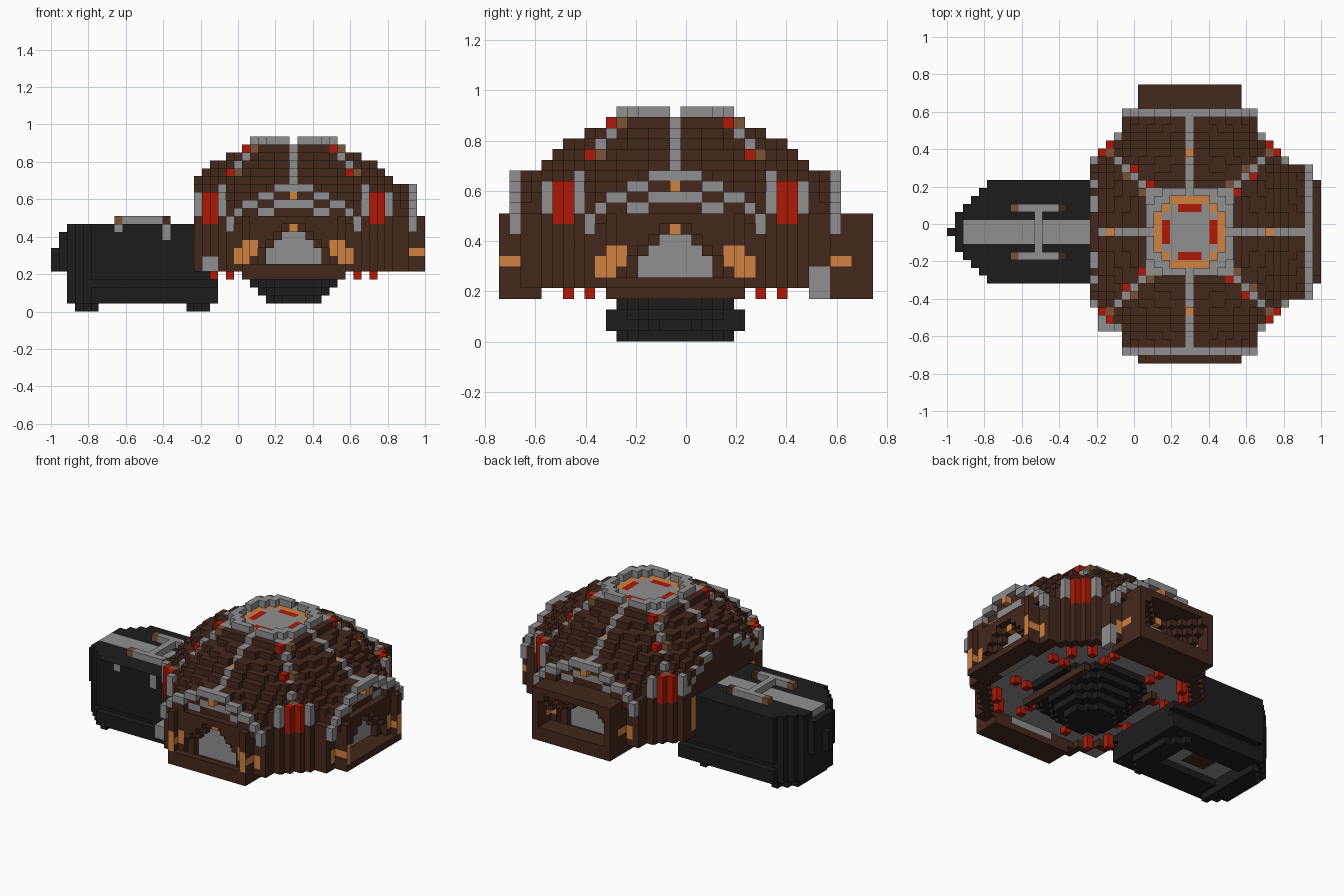
import bpy
import bmesh

if "Cube" in bpy.data.objects:
    bpy.data.objects.remove(bpy.data.objects["Cube"], do_unlink=True)

U = 2 / 47                  # size of one block
CX, CY = 30, 16             # block column and row of the dome centre
NAMES = {
    "dark_brown": (0.056, 0.021, 0.012),
    "grey": (0.28, 0.28, 0.28),
    "red": (0.43, 0.01, 0.002),
    "orange": (0.64, 0.225, 0.052),
    "black": (0.012, 0.012, 0.012),
    "tan": (0.19, 0.09, 0.037),
}
BROWN, GREY, RED, ORANGE, BLACK, TAN = range(6)
mats = []
for name, rgb in NAMES.items():
    m = bpy.data.materials.new(name)
    m.use_nodes = True
    m.diffuse_color = (*rgb, 1)
    m.node_tree.nodes["Principled BSDF"].inputs["Base Color"].default_value = (*rgb, 1)
    mats.append(m)

blocks = {}                 # (column, row, level) -> (part, colour)


def put(part, x, y, z, colour):
    blocks[(CX + x, CY + y, z)] = (part, colour)


def box(part, xs, ys, zs, colour):
    for x in range(*xs):
        for y in range(*ys):
            for z in range(*zs):
                blocks[(x, y, z)] = (part, colour)


def side(direction, t, d):
    """Turn (along the wall, outward) into offsets from the dome centre."""
    ox, oy = direction
    return ox * d - oy * t, oy * d + ox * t


SIDES = [(0, -1), (1, 0), (0, 1), (-1, 0)]
ARCH = [15, 15, 15, 14, 14, 13, 13, 12, 11]      # arch height by distance from its middle

# Dome: round levels, open below the grey floor
LEVELS = {20: (6, 61), 19: (8, 72), 18: (10, 104), 17: (11, 125), 16: (12, 150), 15: (13, 178), 14: (13, 200)}
for z in range(5, 21):
    half, radius_squared = LEVELS.get(z, (13, 225))
    for x in range(-min(half, 12), half + 1):
        for y in range(-half, half + 1):
            a, b = abs(x), abs(y)
            inside = max(a, b) < 13 and a + b < 20
            if a * a + b * b > radius_squared or (z == 5 and inside):
                continue
            colour = GREY if z == 6 and inside else BROWN
            if z > 14 and min(a, b) == 0:
                if max(a, b) == 10 and z == 18:
                    continue
                colour = ORANGE if max(a, b) == 10 and z == 17 else GREY
            elif z > 14 and a == b:
                colour = GREY
            elif (z, a + b) in ((17, 15), (20, 11)) and abs(a - b) == 1:
                colour = RED if (a > b) == (x * y > 0) else TAN
            put("dome", x, y, z, colour)

# Crown: eight-sided rim with notches on a square slab, around a sunken ring
for x in range(-5, 6):
    for y in range(-5, 6):
        big, small = max(abs(x), abs(y)), min(abs(x), abs(y))
        if big <= 4 and big + small <= 6:
            ring = ORANGE if big == 4 or small == 3 else GREY
            put("crown", x, y, 20, RED if big == 3 and small <= 1 else ring)
        else:
            put("crown", x, y, 20, GREY)
            if small and big + small <= 8:
                put("crown", x, y, 21, GREY)

# Vaulted walls with grey arches
for direction in SIDES:
    clipped = direction == (-1, 0)
    for t in range(-8, 9):
        top = ARCH[abs(t)]
        if clipped:
            for z in range(5, top + 2):
                x, y = side(direction, t, 12)
                panel = abs(t) == 7 and 5 < z < 11
                edge = z > top and abs(t) > 2
                put("side_wall", x, y, z, GREY if edge else ORANGE if panel else BROWN)
            continue
        for d in (13, 14):
            for z in range(5, top + 1):
                x, y = side(direction, t, d)
                inner = d == 14 and abs(t) < 7 and z == top - 2
                crown = t == 0 and z == top
                put("vault", x, y, z, GREY if inner or crown else BROWN)
        put("arch", *side(direction, t, 15), top, GREY)
        if abs(t) > 4:
            put("arch", *side(direction, t, 15), top - 1, GREY if abs(t) == 8 else BROWN)
    if not clipped:
        put("arch", *side(direction, 0, 15), 14, ORANGE)

# Corner columns: red core with grey blocks on both flanks
for sx in (-1, 1):
    for sy in (-1, 1):
        for z in range(5, 15):
            for a, b in ((10, 10), (11, 10), (10, 11), (12, 9), (9, 12)):
                core = max(a, b) < 12
                colour = (RED if z > 10 else BROWN) if core else (GREY if z > 11 else BROWN)
                if z == 14 and a == b == 10:
                    colour = TAN
                put("corner_column", sx * a, sy * b, z, colour)

# Doorways: stepped opening in a frame, with a grey window at the back
WINDOW = {5: 3, 6: 3, 7: 3, 8: 2, 9: 1}
DOORS = [("front", SIDES[0], 16, 4), ("left", SIDES[1], 16, 5), ("back", SIDES[2], 18, 4)]
for door, direction, reach, bottom in DOORS:
    for d in range(13, reach + 1):
        for t in range(-6, 7):
            for z in range(bottom, 12):
                x, y = side(direction, t, d)
                opening = WINDOW.get(z, 0 if z == 10 and d > 14 else -9) + d - 14
                if d >= 16:
                    opening = 5 if reach == 16 else min(opening, 5)
                is_open = abs(t) <= opening and z > bottom and z >= 5 + (d > 15)
                if d == 13:
                    put("window", x, y, z, GREY if abs(t) <= WINDOW.get(z, -1) else BROWN)
                elif is_open:
                    blocks.pop((CX + x, CY + y, z), None)
                else:
                    stripe = abs(t) == 6 and z == 7 and d in (15, 16)
                    put("door_frame", x, y, z, ORANGE if stripe else BROWN)
    put("door_frame", *side(direction, 0, 14), 10, ORANGE)
    # Lanterns beside the opening
    for s in (-1, 1):
        for t, d, z in ((6, 16, 6), (6, 16, 8), (5, 15, 7), (5, 15, 8), (7, 14, 6), (7, 14, 7)):
            put(door + "_lantern", *side(direction, s * t, d), z, ORANGE)

# Underside hub, stepping inward as it goes down
for z, half in ((5, 7), (4, 6), (3, 5), (2, 4), (1, 3)):
    for x in range(-half, half + 1):
        for y in range(-half, half + 1):
            rim = z == 4 and abs(x) == half
            if rim or abs(x) + abs(y) <= half * 1.5:
                put("hub", x, y, z, BROWN if rim else BLACK)

# Red lamps under the floor
for direction in SIDES:
    for d in (8, 10):
        for t in (-4, 4):
            put("floor_lamp", *side(direction, t, d), 5, RED)
for sx in (-1, 1):
    for sy in (-1, 1):
        for a, b in ((8, 10), (10, 8)):
            for z in (4, 5):
                put("floor_lamp", sx * a, sy * b, z, RED)

# Grey corner steps at the foot of the walls
box("corner_step", (19, 21), (4, 6), (5, 7), GREY)
box("corner_step", (38, 39), (29, 31), (4, 7), GREY)

# Black annex with a rounded end and a grey top strip
END = [0, 2, 3, 4, 5]
for x in range(21):
    half = END[x] if x < len(END) else 6
    low, high = ((5, 8) if x == 0 else (5, 10) if x == 1 else (1, 11))
    for z in range(low, high):
        if x > 17 and z > 4:
            continue
        h = min(half, 5) if z == 3 else half
        for y in range(-h, h + 1):
            colour = GREY if z == 10 and abs(y) <= 1 else BLACK
            blocks[(x, CY + y, z)] = ("annex", colour)

# Tapered feet and the slot between them
for i in range(3):
    for x in (3 + i, 19 - i):
        box("annex_foot", (x, x + 1), (CY - 3 - i, CY + 4 + i), (0, 1), BLACK)
box("annex_slot", (6, 17), (14, 19), (2, 3), GREY)
box("annex_slot", (9, 13), (15, 18), (2, 3), BROWN)
for x in range(6, 17):
    for y in range(14, 19):
        blocks.pop((x, y, 1), None)

# Raised rails on the annex
box("rail", (11, 12), (13, 20), (11, 12), GREY)
for y in (13, 19):
    box("rail", (9, 14), (y, y + 1), (11, 12), GREY)
    for x in (8, 14):
        box("rail", (x, x + 1), (y, y + 1), (11, 12), TAN if x == 8 else BROWN)
for x, z in ((8, 10), (14, 9)):
    box("rail_clip", (x, x + 1), (10, 11), (z, 11), GREY)

# Parts coloured only on the faces along one axis, and the colour of their other faces
FACING = {"front_lantern": (1, BROWN), "left_lantern": (0, BROWN), "back_lantern": (1, BROWN), "rail_clip": (1, BLACK)}

# Turn the blocks of each part into one mesh of exposed faces
STEPS = [(axis, sign) for axis in range(3) for sign in (0, 1)]
for part in sorted({p for p, _ in blocks.values()}):
    bm = bmesh.new()
    verts = {}
    for cell, (owner, colour) in blocks.items():
        for axis, sign in STEPS if owner == part else ():
            near = list(cell)
            near[axis] += 1 if sign else -1
            if tuple(near) in blocks:
                continue
            u, v = (axis + 1) % 3, (axis + 2) % 3
            corners = []
            for du, dv in ((0, 0), (1, 0), (1, 1), (0, 1)):
                c = list(cell)
                c[axis] += sign
                c[u] += du
                c[v] += dv
                c = tuple(c)
                if c not in verts:
                    verts[c] = bm.verts.new((c[0] * U - 1, (c[1] - 17.5) * U, c[2] * U))
                corners.append(verts[c])
            face = bm.faces.new(corners if sign else corners[::-1])
            facing, other = FACING.get(part, (axis, colour))
            face.material_index = colour if axis == facing else other
    mesh = bpy.data.meshes.new(part)
    bm.to_mesh(mesh)
    bm.free()
    for m in mats:
        mesh.materials.append(m)
    bpy.context.collection.objects.link(bpy.data.objects.new(part, mesh))
